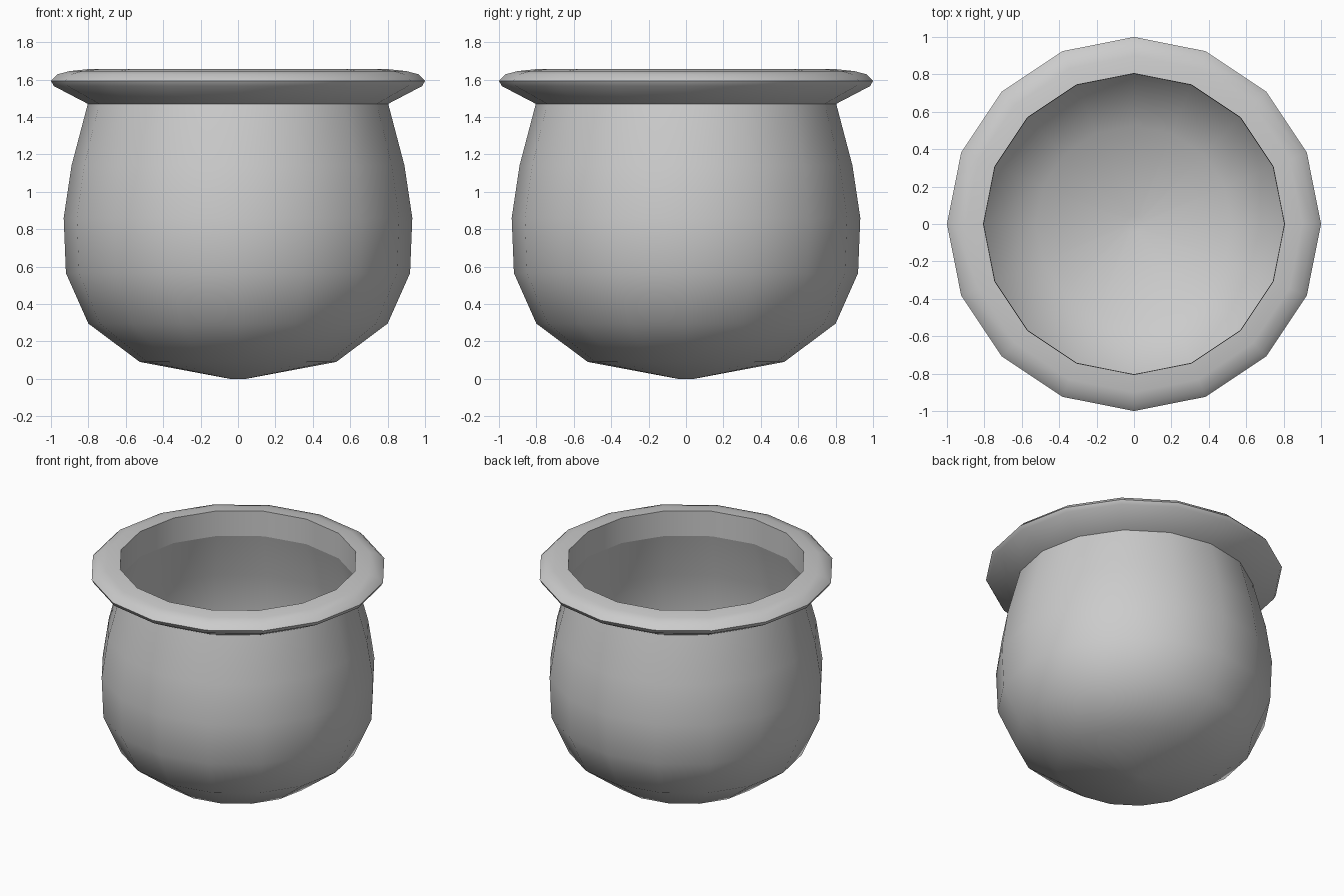
import bpy, bmesh, math

if "Cube" in bpy.data.objects:
    bpy.data.objects.remove(bpy.data.objects["Cube"])

SIDES = 16


def lathe(name, profile, closed=False, cap_start=False):
    """Revolve (radius, height) points around z."""
    bm = bmesh.new()
    rings = []
    for r, z in profile:
        rings.append([bm.verts.new((r * math.cos(2 * math.pi * i / SIDES),
                                    r * math.sin(2 * math.pi * i / SIDES), z))
                      for i in range(SIDES)])
    pairs = list(zip(rings, rings[1:]))
    if closed:
        pairs.append((rings[-1], rings[0]))
    for a, b in pairs:
        for i in range(SIDES):
            j = (i + 1) % SIDES
            bm.faces.new((a[i], a[j], b[j], b[i]))
    if cap_start:
        bm.faces.new(list(reversed(rings[0])))
    mesh = bpy.data.meshes.new(name)
    bm.to_mesh(mesh)
    bm.free()
    obj = bpy.data.objects.new(name, mesh)
    bpy.context.collection.objects.link(obj)
    bpy.ops.object.select_all(action='DESELECT')
    obj.select_set(True)
    bpy.context.view_layer.objects.active = obj
    bpy.ops.object.shade_smooth_by_angle(angle=math.radians(40))
    return obj


# Round thin-walled bowl, open at the top
lathe("pot_body", [(0.045, 0.0), (0.525, 0.09), (0.80, 0.295), (0.92, 0.565),
                   (0.932, 0.86), (0.89, 1.14), (0.803, 1.47)], cap_start=True)

# Flared lip with a straight inner wall; its base opens into the bowl
lathe("pot_rim", [(0.803, 1.47), (0.985, 1.565), (1.0, 1.593), (0.965, 1.628),
                  (0.90, 1.645), (0.805, 1.655)], closed=True)
